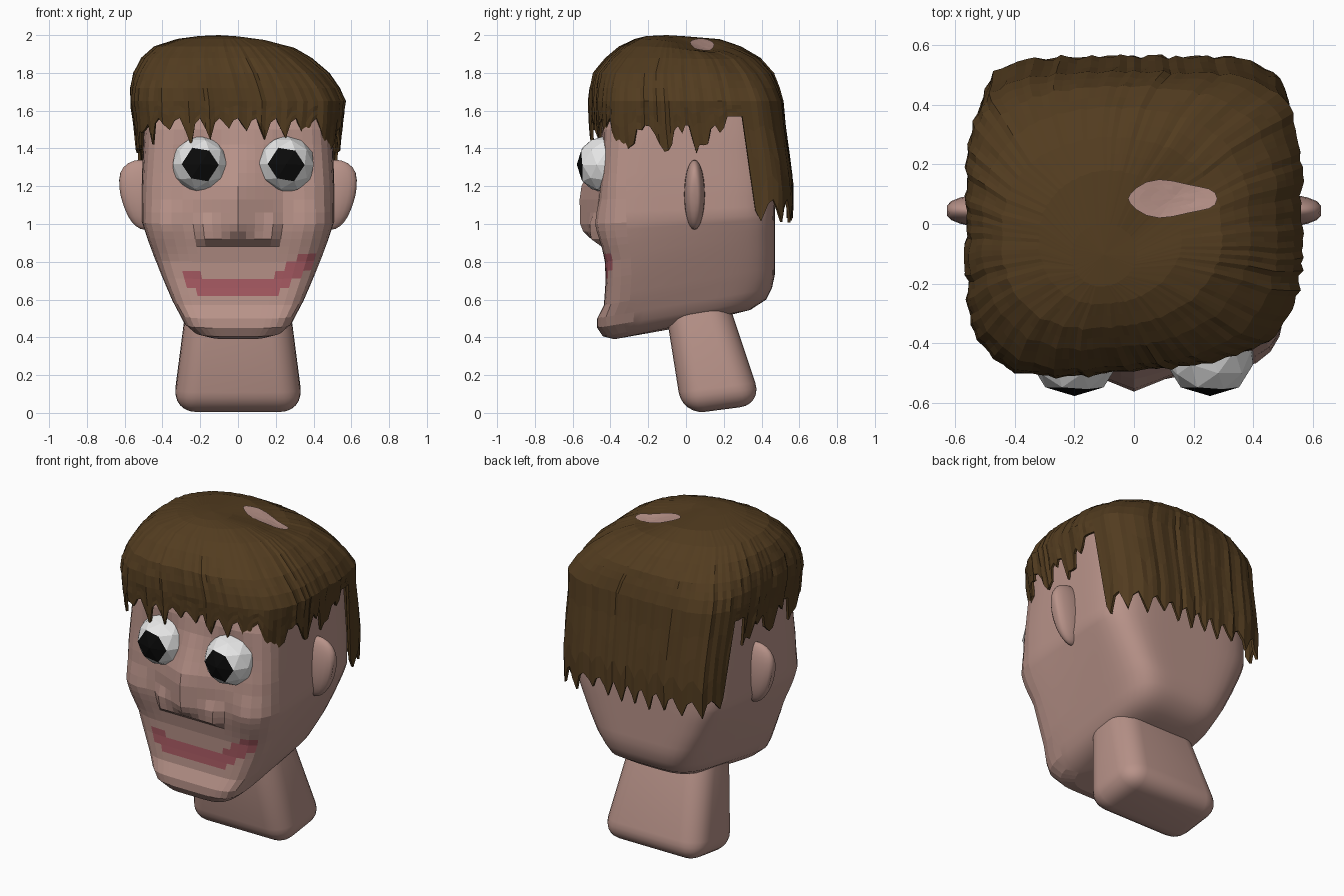
import bpy, bmesh, math, random
from mathutils import Vector, Matrix
from mathutils.bvhtree import BVHTree

random.seed(4)
if "Cube" in bpy.data.objects:
    bpy.data.objects.remove(bpy.data.objects["Cube"])


def material(name, r, g, b):
    m = bpy.data.materials.new(name)
    m.use_nodes = True
    m.diffuse_color = (r, g, b, 1)
    bsdf = m.node_tree.nodes["Principled BSDF"]
    bsdf.inputs["Base Color"].default_value = (r, g, b, 1)
    bsdf.inputs["Roughness"].default_value = 0.8
    return m


skin = material("skin", 0.48, 0.29, 0.25)
lip = material("lip red", 0.38, 0.10, 0.12)
brown = material("hair brown", 0.085, 0.045, 0.014)
white = material("eye white", 0.8, 0.8, 0.8)
black = material("pupil black", 0.003, 0.003, 0.003)


def finish(name, bm, *mats):
    bmesh.ops.recalc_face_normals(bm, faces=bm.faces)
    mesh = bpy.data.meshes.new(name)
    bm.to_mesh(mesh)
    bm.free()
    for m in mats:
        mesh.materials.append(m)
    ob = bpy.data.objects.new(name, mesh)
    bpy.context.collection.objects.link(ob)
    return ob


def lookup(keys, z):
    """Interpolate a profile table whose first column is height."""
    if z <= keys[0][0]:
        return keys[0][1:]
    for a, b in zip(keys, keys[1:]):
        if z <= b[0]:
            f = (z - a[0]) / (b[0] - a[0])
            return [p + (q - p) * f for p, q in zip(a[1:], b[1:])]
    return keys[-1][1:]


def squircle(i, count, n_front, n_back):
    t = 2 * math.pi * i / count
    c, s = math.cos(t), math.sin(t)
    n = n_front if s < 0 else n_back
    r = (abs(c) ** n + abs(s) ** n) ** (-1 / n)
    return c * r, s * r


def loft(bm, rings):
    rows = [[bm.verts.new(p) for p in ring] for ring in rings]
    for a, b in zip(rows, rows[1:]):
        for i in range(len(a)):
            j = (i + 1) % len(a)
            bm.faces.new((a[i], a[j], b[j], b[i]))
    return rows


def cap(bm, row, z):
    mid = sum((v.co for v in row), Vector()) / len(row)
    tip = bm.verts.new((mid.x, mid.y, z))
    for i in range(len(row)):
        bm.faces.new((row[i], row[(i + 1) % len(row)], tip))


# Head: front height, rearward rise, half width, front y, back y, front and back squareness
head_keys = [
    (0.39, 0.13, 0.18, -0.38, 0.24, 4, 3.5), (0.405, 0.14, 0.24, -0.44, 0.34, 5, 4),
    (0.45, 0.15, 0.29, -0.47, 0.425, 6, 4.8), (0.5, 0.16, 0.315, -0.47, 0.455, 6.5, 5.2),
    (0.57, 0.16, 0.35, -0.435, 0.47, 8, 5.5), (0.7, 0.14, 0.405, -0.425, 0.47, 8, 6),
    (0.8, 0.12, 0.445, -0.43, 0.47, 7, 6), (0.9, 0.09, 0.48, -0.45, 0.47, 7, 6),
    (1.0, 0.05, 0.51, -0.46, 0.47, 6.5, 5.5), (1.2, 0, 0.51, -0.465, 0.47, 6, 5.5),
    (1.5, 0, 0.5, -0.45, 0.46, 5, 5), (1.65, 0, 0.49, -0.42, 0.44, 4, 4),
    (1.8, 0, 0.4, -0.34, 0.34, 2.6, 2.6), (1.86, 0, 0.25, -0.22, 0.2, 2.2, 2.2)]
rows_z = [0.39, 0.405, 0.45, 0.5, 0.57, 0.62, 0.66, 0.71, 0.75, 0.8, 0.84, 0.88,
          0.92, 0.96, 1, 1.06, 1.13, 1.2, 1.27, 1.34, 1.42, 1.5, 1.58, 1.65, 1.73, 1.8, 1.86]
ridge_keys = [(0.88, 0), (0.92, 0.04), (0.97, 0.1), (1.17, 0.1), (1.3, 0.05), (1.45, 0)]
wing_keys = [(0.88, 0), (0.92, 0.05), (1.0, 0.055), (1.06, 0)]
eye_x = (-0.2, 0.255)


def head_point(z, i, count):
    rise, hw, yf, yb, nf, nb = lookup(head_keys, z)
    u, v = squircle(i, count, nf, nb)
    x, y = u * hw, (yf + yb) / 2 + v * (yb - yf) / 2
    if v < -0.8:
        # nose ridge and nostril wings
        ridge = lookup(ridge_keys, z)[0] * max(0, 1 - abs(x) / 0.25)
        wing = lookup(wing_keys, z)[0] * max(0, min(1, (0.23 - abs(x)) / 0.05))
        y -= max(ridge, wing)
        # shallow eye sockets and full cheeks
        for ex in eye_x:
            y += 0.03 * math.exp(-((x - ex) ** 2 + (z - 1.32) ** 2) / 0.012)
        y -= 0.03 * math.exp(-((abs(x) - 0.38) ** 2 + (z - 1.0) ** 2) / 0.01)
    return x, y, z + rise * (v + 1) / 2


bm = bmesh.new()
sides = 72
rows = loft(bm, [[head_point(z, i, sides) for i in range(sides)] for z in rows_z])
cap(bm, rows[0], 0.445)
cap(bm, rows[-1], 1.88)
for f in bm.faces:
    c = f.calc_center_median()
    f.smooth = c.y > -0.3
    # smiling mouth, higher on its left
    slope = 0.65 if c.x > 0 else 0.4
    smile = 0.67 + slope * max(0, abs(c.x) - 0.18)
    if c.y < -0.3 and -0.265 < c.x < 0.39 and abs(c.z - smile) < 0.05:
        f.material_index = 1
finish("head", bm, skin, lip)

# Neck: tapered, tilted block with generously rounded edges
bm = bmesh.new()
outline = [(-0.02, -0.01, 0.345), (0.405, 0.045, 0.345), (0.2, 0.66, 0.265), (-0.12, 0.62, 0.265)]
a, b = [[bm.verts.new((s * w, y, z)) for y, z, w in outline] for s in (-1, 1)]
bm.faces.new(a)
bm.faces.new(b)
for i in range(4):
    j = (i + 1) % 4
    bm.faces.new((a[i], a[j], b[j], b[i]))
bmesh.ops.recalc_face_normals(bm, faces=bm.faces)
bmesh.ops.bevel(bm, geom=bm.edges[:], offset=0.12, segments=6, profile=0.5, affect='EDGES')
for f in bm.faces:
    f.smooth = True
finish("neck", bm, skin)

# Ears: flattened ovals, fuller near the top
for side, label in ((1, "left"), (-1, "right")):
    bm = bmesh.new()
    bmesh.ops.create_uvsphere(bm, u_segments=20, v_segments=14, radius=1)
    for v in bm.verts:
        x, y, z = v.co
        groove = 0.02 * math.exp(-(y * y * 12 + z * z * 4))
        v.co = (side * (0.505 + x * (0.13 + 0.03 * z) + 0.01 * z - groove),
                0.045 + 0.055 * y, 1.155 + 0.185 * z)
    for f in bm.faces:
        f.smooth = True
    finish(label + "_ear", bm, skin)

# Eyes: faceted balls, the six front faces form the pupil
for ex, label in zip(eye_x, ("right", "left")):
    bm = bmesh.new()
    bmesh.ops.create_icosphere(bm, subdivisions=2, radius=0.153)
    front = next(v for v in bm.verts if len(v.link_edges) == 6)
    rim = [e.other_vert(front) for e in front.link_edges]
    corner = next(v for v in rim if len(v.link_edges) == 5)
    back = -front.co.normalized()
    across = (corner.co - back * corner.co.dot(back)).normalized()
    turn = Matrix((across, back, across.cross(back)))
    roll = Matrix.Rotation(math.radians(-57), 3, 'Y')
    pupil = set(front.link_faces)
    for f in bm.faces:
        f.material_index = int(f in pupil)
    for v in rim:
        v.co += 0.09 * (v.co - back * v.co.dot(back))
    for v in bm.verts:
        v.co = roll @ turn @ v.co + Vector((ex, -0.425, 1.315))
    finish(label + "_eye", bm, white, black)

# Hair: height, half width, front y, back y, front and back squareness, centre x
hair_keys = [
    (1.0, 0.52, -0.46, 0.56, 4, 6, 0), (1.2, 0.525, -0.47, 0.565, 4, 6, 0),
    (1.4, 0.535, -0.48, 0.54, 4.2, 5.5, 0), (1.5, 0.545, -0.49, 0.525, 4.2, 5, 0),
    (1.65, 0.565, -0.495, 0.51, 3.9, 4.3, 0), (1.72, 0.55, -0.49, 0.49, 3.6, 3.8, -0.015),
    (1.8, 0.515, -0.475, 0.46, 3, 3, -0.035), (1.88, 0.45, -0.41, 0.39, 2.6, 2.5, -0.06),
    (1.94, 0.37, -0.34, 0.29, 2.4, 2.2, -0.075), (1.98, 0.24, -0.26, 0.18, 2.2, 2, -0.08),
    (1.995, 0.11, -0.2, 0.0, 2, 2, -0.1)]
cols = 144
wobble = [random.uniform(-0.012, 0.012) for i in range(cols)]
lock = [0, 0.5, 1, 0.2]
tips = [random.uniform(0.05, 0.15) for i in range(cols // 4)]


def hem(i):
    u, v = squircle(i, cols, 5, 5)
    drop = lock[i % 4] * tips[i // 4]
    if v > 0.6:
        return 1.13 - drop * 0.85
    if v > 0.4:
        return 1.57
    if v < -0.85:
        return 1.56 - drop
    return 1.5 - 0.1 * (i % 9 in (1, 2, 3, 4)) + random.uniform(-0.03, 0.03)


def hair_point(z, i):
    hw, yf, yb, nf, nb, cx = lookup(hair_keys, z)
    u, v = squircle(i, cols, nf, nb)
    grow = 1 + wobble[i] + random.uniform(-0.005, 0.005)
    x = u * hw * grow + cx
    y = (yf + yb) / 2 + v * (yb - yf) / 2 * grow + 0.1 * x * max(0, -v)
    # hollow around the bald patch
    dent = 0.045 * math.exp(-((x - 0.16) ** 2 + (y - 0.09) ** 2) / 0.025)
    return x, y, z - dent


hems = [hem(i) for i in range(cols)]
rings = [[hair_point(h + (1.65 - h) * k / 4, i) for i, h in enumerate(hems)] for k in range(5)]
rings += [[hair_point(z, i) for i in range(cols)]
          for z in (1.72, 1.76, 1.8, 1.84, 1.88, 1.91, 1.94, 1.96, 1.98, 1.995)]
bm = bmesh.new()
rows = loft(bm, rings)
cap(bm, rows[-1], 2.0)
surface = BVHTree.FromBMesh(bm)
hair = finish("hair", bm, brown)
shell = hair.modifiers.new("thickness", 'SOLIDIFY')
shell.thickness = 0.015
shell.offset = -1

# Bald patch: thin plate laid on the crown
bm = bmesh.new()
rings = []
for scale in (1, 0.75, 0.5, 0.25):
    ring = []
    for i in range(20):
        t = math.pi * i / 10
        x = 0.13 + 0.15 * scale * math.cos(t)
        y = 0.085 + scale * math.sin(t) * (0.06 + 0.01 * math.cos(3 * t))
        hit = surface.ray_cast(Vector((x, y, 3)), Vector((0, 0, -1)))[0]
        ring.append((x, y, hit.z + 0.006))
    rings.append(ring)
rows = loft(bm, rings)
cap(bm, rows[-1], sum(v.co.z for v in rows[-1]) / len(rows[-1]))
finish("bald_patch", bm, skin)
